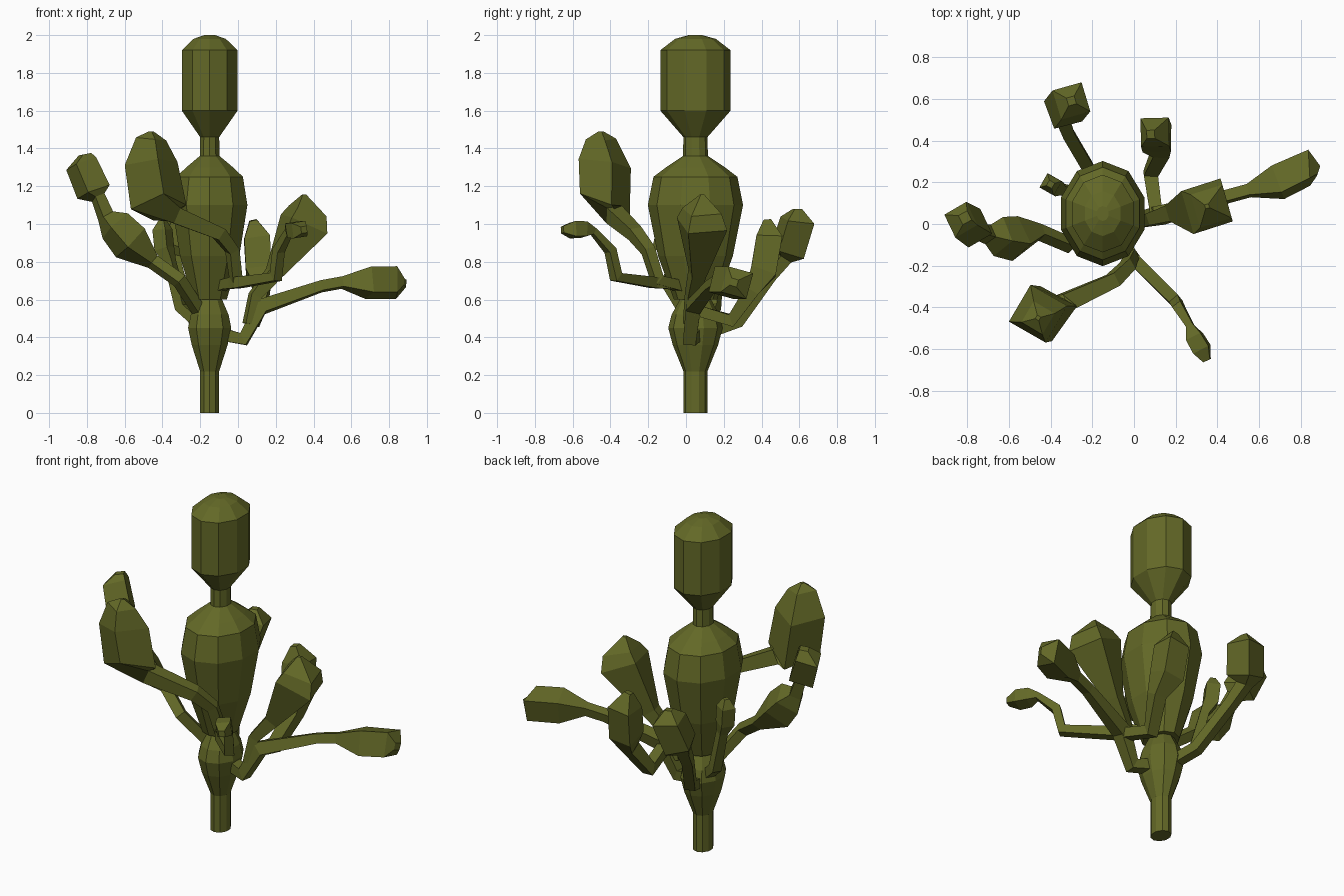
import bpy, bmesh, math
from mathutils import Vector

mat = bpy.data.materials.new("olive_green")
mat.diffuse_color = (0.125, 0.14, 0.02, 1)


def finish(name, bm):
    bmesh.ops.recalc_face_normals(bm, faces=bm.faces)
    me = bpy.data.meshes.new(name)
    bm.to_mesh(me)
    bm.free()
    me.materials.append(mat)
    ob = bpy.data.objects.new(name, me)
    bpy.context.collection.objects.link(ob)
    return ob


def skin(bm, rings):
    n = len(rings[0])
    for a, b in zip(rings, rings[1:]):
        for i in range(n):
            j = (i + 1) % n
            bm.faces.new((a[i], a[j], b[j], b[i]))
    bm.faces.new(rings[0])
    bm.faces.new(rings[-1])


def lathe(name, profile, sides=10, cx=-0.15, cy=0.05, squash=1.2):
    """Oval turned form from (radius, z) pairs."""
    bm = bmesh.new()
    rings = []
    for r, z in profile:
        ring = []
        for i in range(sides):
            a = 2 * math.pi * i / sides + math.pi / 2
            ring.append(bm.verts.new((cx + r * math.cos(a), cy + squash * r * math.sin(a), z)))
        rings.append(ring)
    skin(bm, rings)
    return finish(name, bm)


def branch(name, pts, roll=45):
    """Square-section sweep; pts are (x, y, z, half_width[, ring normal])."""
    bm = bmesh.new()
    P = [Vector(p[:3]) for p in pts]
    rings, u = [], None
    for k, p in enumerate(pts):
        t = Vector()
        if k > 0:
            t += (P[k] - P[k - 1]).normalized()
        if k < len(P) - 1:
            t += (P[k + 1] - P[k]).normalized()
        if len(p) > 4:
            t = Vector(p[4])
        t.normalize()
        if u is None:
            u = t.cross(Vector((0, 0, 1)))
        u = (u - t * u.dot(t)).normalized()
        v = t.cross(u)
        ring = []
        for i in range(4):
            a = math.radians(roll + 90 * i)
            off = (u * math.cos(a) + v * math.sin(a)) * p[3] * 1.38
            ring.append(bm.verts.new(P[k] + off))
        rings.append(ring)
    skin(bm, rings)
    return finish(name, bm)


# Central stem
lathe("stem_base", [(.053, 0), (.053, .22), (.1, .36), (.12, .45), (.105, .52), (.06, .62)])
lathe("stem_body", [(.095, .6), (.165, .83), (.21, 1.1), (.185, 1.25), (.13, 1.3),
                    (.055, 1.36), (.053, 1.46), (.155, 1.6), (.155, 1.92), (.09, 1.98), (.03, 2.0)])

# Front branches sharing one stub
branch("front_left_pad", [(-.13, .02, .66, .03), (-.01, -.15, .7, .03), (-.03, -.2, .86, .03),
                          (-.1, -.27, .95, .035), (-.34, -.38, 1.05, .045),
                          (-.42, -.43, 1.09, .11, (-.2, .5, 1)), (-.46, -.43, 1.32, .105, (-.1, .15, 1)),
                          (-.46, -.45, 1.45, .06, (.1, 0, 1)), (-.46, -.45, 1.49, .01, (0, 0, 1))])
branch("front_right_twig", [(-.06, -.08, .68, .025), (0, -.17, .69, .03), (.2, -.37, .72, .028),
                            (.215, -.4, .86, .025), (.27, -.49, .96, .018), (.29, -.54, .97, .04),
                            (.325, -.6, .97, .042), (.35, -.655, .97, .018)])

# Right-hand cluster sharing one stub
branch("right_long_pad", [(-.1, .05, .42, .035), (.03, .02, .39, .035), (.12, .04, .56, .04),
                          (.44, .13, .67, .028), (.55, .16, .69, .028), (.69, .2, .69, .072),
                          (.84, .27, .69, .072), (.885, .255, .69, .02)])
branch("right_upper_pad", [(.06, .02, .47, .03), (.09, .03, .62, .03), (.19, .06, .74, .04),
                           (.35, .085, 1.0, .11), (.37, .085, 1.07, .085, (.3, 0, 1)),
                           (.35, .085, 1.155, .01, (0, 0, 1))])
branch("back_right_pad", [(.11, .03, .55, .03), (.08, .24, .49, .035), (.13, .35, .65, .04),
                          (.11, .41, .75, .07), (.1, .44, .93, .07), (.08, .43, 1.02, .02)])

# Back-left and left branches
branch("back_left_pad", [(-.15, .1, .42, .03), (-.22, .27, .48, .03), (-.32, .44, .72, .03),
                         (-.35, .52, .82, .035), (-.34, .54, .86, .075),
                         (-.3, .59, 1.02, .075), (-.3, .59, 1.08, .02)])
branch("left_small_twig", [(-.18, .08, .45, .025), (-.3, .15, .56, .028), (-.36, .17, .8, .025),
                           (-.39, .185, .87, .04), (-.4, .19, .97, .04), (-.4, .19, 1.02, .015)])
branch("left_double_pad", [(-.18, .02, .5, .028), (-.31, -.1, .7, .03), (-.45, -.04, .8, .03),
                           (-.57, -.07, .9, .08), (-.65, -.06, .99, .07), (-.7, -.05, 1.04, .035),
                           (-.74, -.04, 1.14, .03), (-.765, -.02, 1.17, .07, (-.4, .1, 1)),
                           (-.83, .02, 1.32, .065, (-.4, .1, 1)), (-.81, .03, 1.37, .025, (-.2, 0, 1))])
